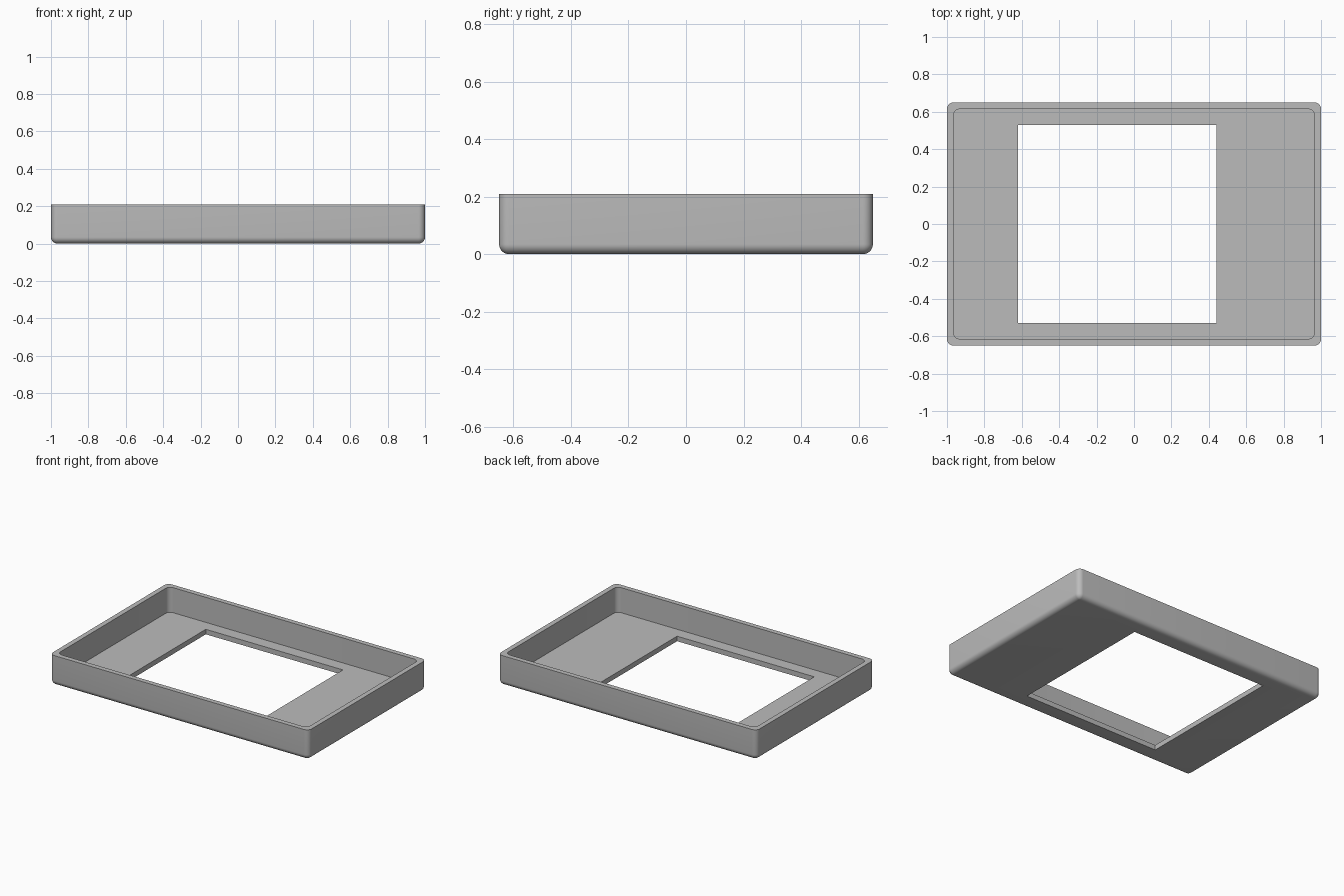
import bpy, bmesh, math

cube = bpy.data.objects.get("Cube")
if cube:
    bpy.data.objects.remove(cube, do_unlink=True)

HALF_X, HALF_Y, HEIGHT = 1.0, 0.65, 0.21
WALL = FLOOR = 0.035
RADIUS = 0.035
STEPS = 8
WINDOW = (-0.62, 0.44, -0.53, 0.53)

grey = bpy.data.materials.new("plain_grey")
grey.use_nodes = True
colour = (0.5, 0.5, 0.5, 1)
grey.diffuse_color = colour
grey.node_tree.nodes["Principled BSDF"].inputs["Base Color"].default_value = colour

bm = bmesh.new()


def ring(bounds, radius, z):
    """Rounded rectangle of vertices, anticlockwise; radius 0 gives sharp corners."""
    x0, x1, y0, y1 = bounds
    corners = ((x1, y1, -1, -1), (x0, y1, 1, -1), (x0, y0, 1, 1), (x1, y0, -1, 1))
    verts = []
    for i, (x, y, sx, sy) in enumerate(corners):
        for k in range(STEPS + 1):
            a = math.pi / 2 * (i + k / STEPS)
            verts.append(bm.verts.new((x + radius * (sx + math.cos(a)),
                                       y + radius * (sy + math.sin(a)), z)))
    return verts


def inset(d):
    return (-HALF_X + d, HALF_X - d, -HALF_Y + d, HALF_Y - d)


# Cross-section: window top, tray floor, inner wall, rim, outer wall
rings = [ring(WINDOW, 0, FLOOR),
         ring(inset(WALL), RADIUS, FLOOR),
         ring(inset(WALL), RADIUS, HEIGHT),
         ring(inset(0), RADIUS, HEIGHT)]

# Rounded lower edge
for k in range(STEPS + 1):
    a = math.pi / 2 * k / STEPS
    d = RADIUS * (1 - math.cos(a))
    rings.append(ring(inset(d), RADIUS - d, RADIUS * (1 - math.sin(a))))

# Underside edge of the window
rings.append(ring(WINDOW, 0, 0))

# Skin the closed loop of rings
for i, upper in enumerate(rings):
    lower = rings[(i + 1) % len(rings)]
    for j in range(len(upper)):
        n = (j + 1) % len(upper)
        bm.faces.new((upper[j], upper[n], lower[n], lower[j]))

bmesh.ops.remove_doubles(bm, verts=bm.verts, dist=0.0001)
bmesh.ops.recalc_face_normals(bm, faces=bm.faces)

mesh = bpy.data.meshes.new("tray_frame")
bm.to_mesh(mesh)
bm.free()
mesh.materials.append(grey)
tray = bpy.data.objects.new("tray_frame", mesh)
bpy.context.collection.objects.link(tray)

bpy.ops.object.select_all(action="DESELECT")
tray.select_set(True)
bpy.context.view_layer.objects.active = tray
bpy.ops.object.shade_smooth_by_angle(angle=math.radians(30))
